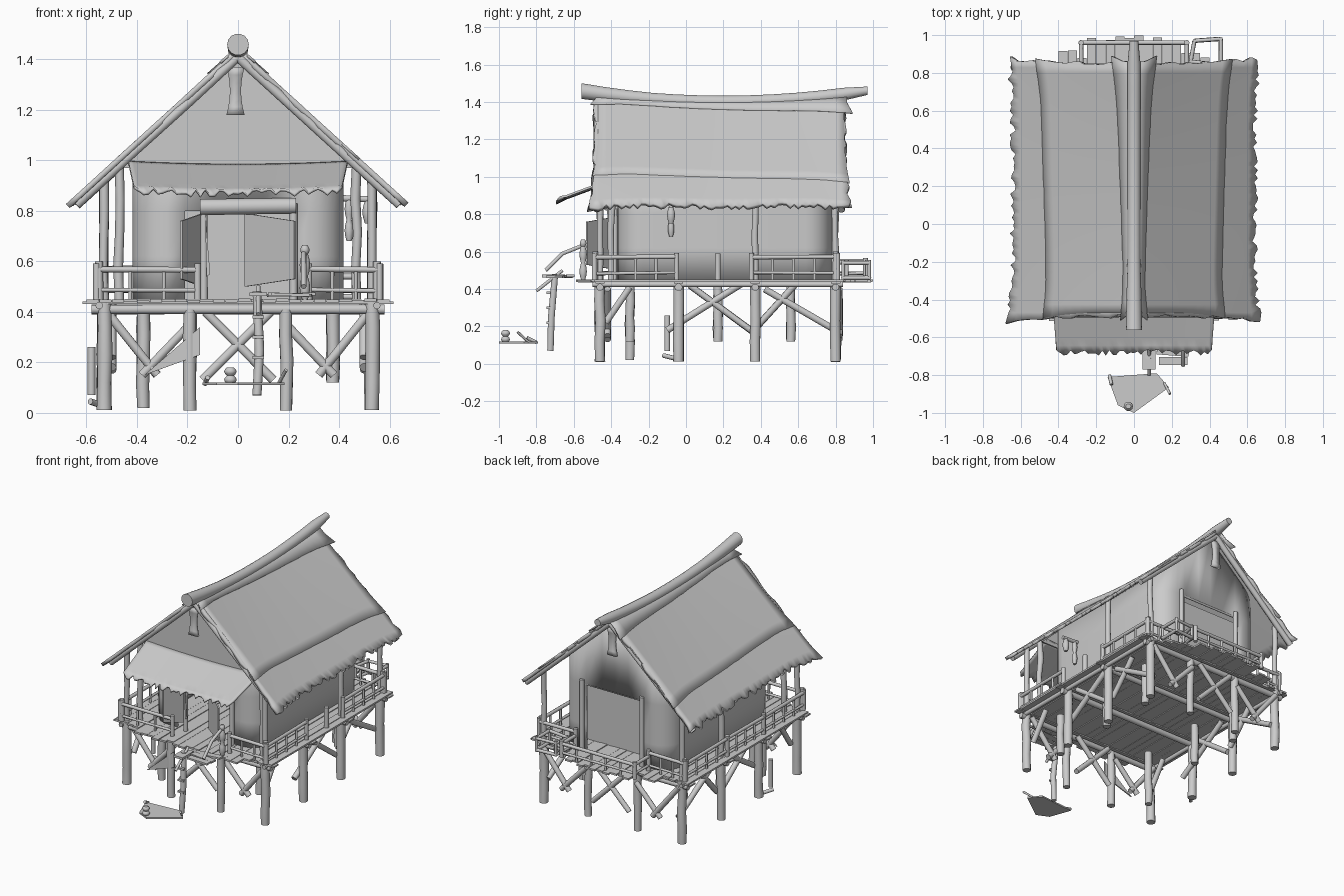
import bpy, bmesh, math, random
from mathutils import Vector, Matrix

random.seed(4)
cube = bpy.data.objects.get("Cube")
if cube:
    bpy.data.objects.remove(cube, do_unlink=True)

grey = bpy.data.materials.new("plain_grey")
grey.use_nodes = True
COLOUR = (0.6, 0.6, 0.6, 1)
grey.diffuse_color = COLOUR
grey.node_tree.nodes["Principled BSDF"].inputs["Base Color"].default_value = COLOUR

# Main levels and lines shared by the parts
DECK, BEAM, EAVE = 0.45, 0.41, 0.93
FRONT, BACK = -0.36, 0.77
HALF_WIDTH, CORNER = 0.41, 0.13
POST_X, RAIL_X = 0.53, 0.56
BAYS = (-0.46, -0.04, 0.37, 0.8)
SIDES = (-1, 1)


def jit(amount):
    return random.uniform(-amount, amount)


def finish(name, bm, smooth=True, thick=0):
    bmesh.ops.recalc_face_normals(bm, faces=bm.faces)
    for face in bm.faces:
        face.smooth = smooth
    for edge in bm.edges:
        if len(edge.link_faces) == 2 and edge.calc_face_angle() > 0.8:
            edge.smooth = False
    mesh = bpy.data.meshes.new(name)
    bm.to_mesh(mesh)
    bm.free()
    mesh.materials.append(grey)
    obj = bpy.data.objects.new(name, mesh)
    bpy.context.collection.objects.link(obj)
    if thick:
        solid = obj.modifiers.new("thickness", "SOLIDIFY")
        solid.thickness = thick
        solid.offset = 0


def tube(name, points, radius, sides=10, wobble=0.0, radii=None):
    """Round pole through a list of points, all rings sharing one frame."""
    points = [Vector(p) for p in points]
    turn = (points[-1] - points[0]).to_track_quat("Z", "Y")
    if wobble:
        start, end = points[0], points[-1]
        points = [start.lerp(end, i / 4) for i in range(5)]
        for p in points[1:-1]:
            p += Vector((jit(wobble), jit(wobble), 0))
    bm = bmesh.new()
    rings = []
    for i, p in enumerate(points):
        r = radii[i] if radii else radius * (1 + jit(0.06))
        angles = [math.tau * k / sides for k in range(sides)]
        rings.append([bm.verts.new(p + turn @ Vector((r * math.cos(a), r * math.sin(a), 0))) for a in angles])
    for low, high in zip(rings, rings[1:]):
        for k in range(sides):
            n = (k + 1) % sides
            bm.faces.new((low[k], low[n], high[n], high[k]))
    bm.faces.new(rings[0])
    bm.faces.new(rings[-1])
    finish(name, bm)


def pole(name, x, y, bottom, top, radius, wobble=0.0):
    tube(name, [(x, y, bottom), (x, y, top)], radius, 10, wobble)


def spindle(name, x, y, bottom, top, radius, waves=1):
    """Turned upright shape whose radius swells in waves."""
    steps = [i / 8 for i in range(9)]
    tube(name, [(x, y, bottom + (top - bottom) * t) for t in steps], radius,
         radii=[radius * (0.55 + 0.45 * abs(math.sin(math.pi * waves * t))) for t in steps])


def box(name, centre, size, tilt=0, spin=0):
    bm = bmesh.new()
    bmesh.ops.create_cube(bm, size=1)
    bm.transform(Matrix.LocRotScale(centre, Matrix.Rotation(spin, 3, "Z") @ Matrix.Rotation(tilt, 3, "Y"), size))
    finish(name, bm, False)


def grid(name, shape, nu, nv, thick):
    """Sheet from a function of (u, v) in 0..1."""
    bm = bmesh.new()
    rows = [[bm.verts.new(shape(i / nu, j / nv)) for j in range(nv + 1)] for i in range(nu + 1)]
    for row, after in zip(rows, rows[1:]):
        for j in range(nv):
            bm.faces.new((row[j], after[j], after[j + 1], row[j + 1]))
    finish(name, bm, True, thick)


def plate(name, points, thick):
    bm = bmesh.new()
    bm.faces.new([bm.verts.new(p) for p in points])
    finish(name, bm, False, thick)


def sag(y):
    return ((y - 0.2) / 0.7) ** 2


def roof_z(x, y):
    return 1.405 - 0.885 * abs(x) + 0.03 * sag(y) * (1 - abs(x))


# Thatched roof: ragged slopes, an upper layer and a ridge cap on each side
def slope(side, width, ya, yb, lift, rag, taper=0):
    def shape(u, v):
        y = ya + (yb - ya) * v
        x = (width + taper * (v - 0.5) + 0.025 * abs(2 * v - 1) ** 6) * u
        if u == 1:
            x += jit(rag)
        if v in (0, 1):
            y += (jit(rag) * 0.7 + 0.03 * u ** 4) * (1 if v else -1)
        return (side * x, y, roof_z(x, y) + lift)
    return shape


for side in SIDES:
    grid("roof_slope", slope(side, 0.635, -0.49, 0.85, 0, 0.016), 16, 64, 0.022)
    grid("roof_upper_layer", slope(side, 0.475, -0.47, 0.845, 0.009, 0.001, 0.04), 10, 30, 0.01)
    grid("roof_ridge_cap", slope(side, 0.07, -0.48, 0.86, 0.016, 0.001, 0.05), 2, 20, 0.01)
    for y in (-0.475, 0.83):
        tube("edge_rafter", [(side * x, y, roof_z(x, y) - 0.024) for x in (0, 0.2, 0.4, 0.64)], 0.019)

ridge_y = [-0.56 + 1.53 * i / 12 for i in range(13)]
tube("ridge_pole", [(0, y, 1.4 + 0.05 * sag(y)) for y in ridge_y], 0, 14,
     radii=[0.043 - 0.008 * min(1, i / 3) - (0.012 if i == 12 else 0) for i in range(13)])


# Front awning under a flat gable panel
def awning(u, v):
    across = 2 * v - 1
    rag = jit(0.015) if u == 1 else 0
    return (across * (0.435 - 0.025 * u), FRONT - 0.01 - 0.31 * u + rag, 0.985 - 0.115 * u + 0.012 * across ** 2 + rag)


grid("awning", awning, 8, 44, 0.012)
GABLE_Y = FRONT - 0.02
plate("front_gable_panel", [(-0.47, GABLE_Y, 0.97), (0.47, GABLE_Y, 0.97), (0, GABLE_Y, 1.41)], 0.01)


# Rounded house wall following the roof, with front and back doorways
def corner(sx, y, start):
    turns = [math.radians(start + step) for step in range(0, 91, 15)]
    return [(sx * (HALF_WIDTH - CORNER) + CORNER * math.cos(a), y + CORNER * math.sin(a)) for a in turns]


jambs = [-0.21, -0.1, 0, 0.1, 0.22]
outline = corner(1, BACK - CORNER, 0) + [(x, BACK) for x in jambs[::-1]] + corner(-1, BACK - CORNER, 90)
outline += corner(-1, FRONT + CORNER, 180) + [(x, FRONT) for x in jambs] + corner(1, FRONT + CORNER, 270)
bm = bmesh.new()
columns = [[bm.verts.new((x, y, z)) for z in (DECK, 0.62, 0.9 if y > 0 else 0.8, roof_z(x, y) - 0.005)]
           for x, y in outline]
for a, b in zip(columns, columns[1:] + columns[:1]):
    middle = (a[0].co + b[0].co) / 2
    doorway = abs(middle.x) < 0.21 and not FRONT + 0.01 < middle.y < BACK - 0.01
    for k in range(2 if doorway else 0, 3):
        bm.faces.new((a[k], b[k], b[k + 1], a[k + 1]))
finish("house_wall", bm, True, 0.015)
box("inner_partition", (0, 0.64, 0.7), (0.7, 0.012, 0.5))

# Door frames, open front leaves, curtain, gable plaques
for x in (-0.135, 0.22):
    pole("front_door_post", x, GABLE_Y, DECK, 0.83, 0.015)
for x in (-0.21, 0.25):
    pole("back_door_post", x, BACK + 0.012, DECK, EAVE, 0.015)
tube("front_lintel", [(-0.15, GABLE_Y, 0.815), (0.23, GABLE_Y, 0.82)], 0.032)
tube("back_lintel", [(-0.21, BACK, 0.9), (0.25, BACK, 0.9)], 0.008)


def door_leaf(name, hinge, tip, tip_y):
    plate(name, [(hinge, FRONT, 0.5), (tip, tip_y, 0.53), (tip, tip_y, 0.76), (hinge, FRONT, 0.79)], 0.01)


door_leaf("left_door_leaf", -0.14, -0.225, -0.5)
door_leaf("right_door_leaf", 0.03, 0.225, -0.53)
plate("curtain", [(-0.13, -0.4, 0.79), (-0.11, -0.4, 0.55), (-0.125, -0.4, 0.54)], 0.006)
for y in (-0.47, 0.82):
    grid("gable_plaque", lambda u, v: ((2 * u - 1) * (0.022 + 0.056 * (v - 0.5) ** 2) - 0.01, y, 1.18 + 0.19 * v), 1, 6, 0.02)

# Plank deck with uneven ends, edge beams and joists
for i in range(24):
    x = 0.05 * (i - 11.5)
    inner, middle = abs(x) < 0.42, abs(x) < 0.27
    back = (0.98 if middle else 0.9 if inner else 0.835) + jit(0.02)
    front = (-0.575 if inner else -0.5) + jit(0.015)
    box("deck_plank", (x, (front + back) / 2, DECK - 0.006 + jit(0.003)), (0.048, back - front, 0.012))
for y in BAYS:
    box("deck_cross_board", (0, y, 0.436), (1.23, 0.05, 0.01))
    tube("cross_beam", [(-0.58, y, BEAM), (0.58, y, BEAM)], 0.02)

# Outer stilts on both sides, inner stilts, and roof posts
for side in SIDES:
    tube("side_beam", [(side * 0.55, -0.5, 0.425), (side * 0.55, 0.84, 0.425)], 0.014)
    for y in BAYS:
        pole("outer_stilt", side * POST_X, y, 0.012, DECK, 0.029, 0.004)
        if y != BAYS[1]:
            pole("roof_post", side * POST_X, y, DECK, EAVE, 0.018, 0.004)
    for y in (-0.485, 0.8):
        pole("corner_rail_post", side * 0.55, y, DECK, 0.6, 0.016)
    pole("inner_roof_post", side * 0.47, -0.4, DECK, 0.98, 0.019, 0.007)
    for y in (BAYS[0], BAYS[-1]):
        pole("end_stilt", side * 0.19, y, 0.01, BEAM, 0.025, 0.004)
    for y in (-0.3, 0.17, 0.56):
        pole("inner_stilt", side * 0.375, y, 0.02 if side < 0 and y < 0 else 0.12, BEAM, 0.025, 0.004)


# Diagonal braces on the ends and sides
def brace(name, start, end):
    tube(name, [start, end], 0.018)


for side in SIDES:
    for y in (-0.42, 0.82):
        brace("outer_brace", (side * 0.52, y, 0.4), (side * 0.32, y, 0.15))
        brace("inner_brace", (side * 0.38, y, 0.15), (side * 0.19, y, 0.35))
        brace("cross_brace", (side * 0.13, y, 0.4), (side * -0.14, y, 0.13))
    x = side * 0.5
    brace("side_cross_brace", (x, -0.1, 0.18), (x, 0.3, 0.43))
    brace("side_cross_brace", (x, 0.02, 0.42), (x, 0.36, 0.17))
    brace("side_brace", (x, 0.42, 0.4), (x, 0.8, 0.18))
    brace("side_brace", (x, 0.38, 0.2), (x, 0.58, 0.42))
    brace("side_brace", (x, -0.43, 0.22), (x, -0.3, 0.41))
plate("hanging_sheet", [(-0.37, -0.47, 0.15), (-0.15, -0.48, 0.23), (-0.15, -0.48, 0.34)], 0.008)


# Railings
def railing(start, end, top=0.57, gaps=4):
    start, end = Vector((*start, 0)), Vector((*end, 0))
    for z, radius in ((top, 0.012), (0.485, 0.009)):
        tube("rail", [p + Vector((0, 0, z + jit(0.004))) for p in (start, end)], radius, 8)
    for i in range(gaps + 1):
        p = start.lerp(end, i / gaps)
        is_end = i in (0, gaps)
        pole("baluster", p.x, p.y, DECK, top + (0.022 if is_end else 0), 0.014 if is_end else 0.008)


for side in SIDES:
    railing((side * RAIL_X, -0.49), (-0.16 if side < 0 else 0.28, -0.49), gaps=3)
    railing((side * RAIL_X, -0.49), (side * RAIL_X, -0.05))
    railing((side * RAIL_X, 0.35), (side * RAIL_X, 0.8))
    railing((side * RAIL_X, 0.81), (side * 0.28, 0.81), gaps=3)
    railing((side * 0.28, 0.81), (side * 0.28, 0.96), 0.545, 1)
railing((-RAIL_X, -0.05), (-RAIL_X, 0.35))
railing((-0.28, 0.96), (0.28, 0.96), 0.545, 5)
pole("side_gap_post", RAIL_X, 0.17, DECK, 0.59, 0.015)

# Small landing frame beyond the back corner
frame = [(0.3, 0.86), (0.46, 0.84), (0.46, 0.98), (0.32, 0.97)]
for here, there in zip(frame, frame[1:] + frame[:1]):
    for z in (0.46, 0.54):
        tube("landing_bar", [(*here, z), (*there, z)], 0.011, 8)
    pole("landing_post", *here, DECK, 0.555, 0.01)

# Front ladder landing with handrail, carved figure and broken leg
for i in range(3):
    box("step_board", (0.21 + jit(0.01), -0.625 - i * 0.05, 0.468), (0.19 - i * 0.02, 0.043, 0.012), jit(0.05), jit(0.1))
tube("ladder_leg", [(0.075, -0.725, 0.07), (0.085, -0.72, 0.25), (0.075, -0.7, 0.48)], 0.018)
box("ladder_bracket", (0.08, -0.71, 0.47), (0.07, 0.12, 0.015))
tube("ladder_prop", [(0.08, -0.8, 0.39), (0.08, -0.66, 0.5)], 0.009)
for i in range(3):
    box("ladder_rung", (0.08, -0.735, 0.22 + 0.08 * i), (0.045, 0.02, 0.012))
tube("handrail", [(0.26, -0.75, 0.5), (0.26, -0.66, 0.59), (0.26, -0.56, 0.63)], 0.011)
spindle("figure_body", 0.265, -0.55, DECK, 0.63, 0.021, 2)
spindle("figure_head", 0.265, -0.55, 0.625, 0.665, 0.018)

# Hanging lantern and gourd on an arm, and a dangling weight
tube("lantern_arm", [(HALF_WIDTH, -0.08, 0.85), (0.54, -0.08, 0.845)], 0.013)
spindle("lantern", 0.515, -0.08, 0.75, 0.84, 0.022)
spindle("gourd", 0.44, -0.08, 0.68, 0.85, 0.018, 2)
pole("hanging_weight", -0.58, -0.1, 0.07, 0.26, 0.015)
tube("weight_arm", [(-0.585, -0.12, 0.045), (-0.54, -0.06, 0.03)], 0.012)

# Loose raft in front with jar and sticks
RAFT = 0.115
plate("raft", [(-0.14, -0.81, RAFT), (0.12, -0.79, RAFT), (0.185, -0.865, RAFT), (0, -1, RAFT), (-0.085, -0.96, RAFT)], 0.01)
spindle("raft_jar", -0.03, -0.965, RAFT, 0.18, 0.025, 2)
tube("raft_stick", [(0.16, -0.84, RAFT), (0.19, -0.9, 0.17)], 0.007)
tube("raft_peg", [(-0.13, -0.8, RAFT), (-0.12, -0.85, 0.14)], 0.009)
